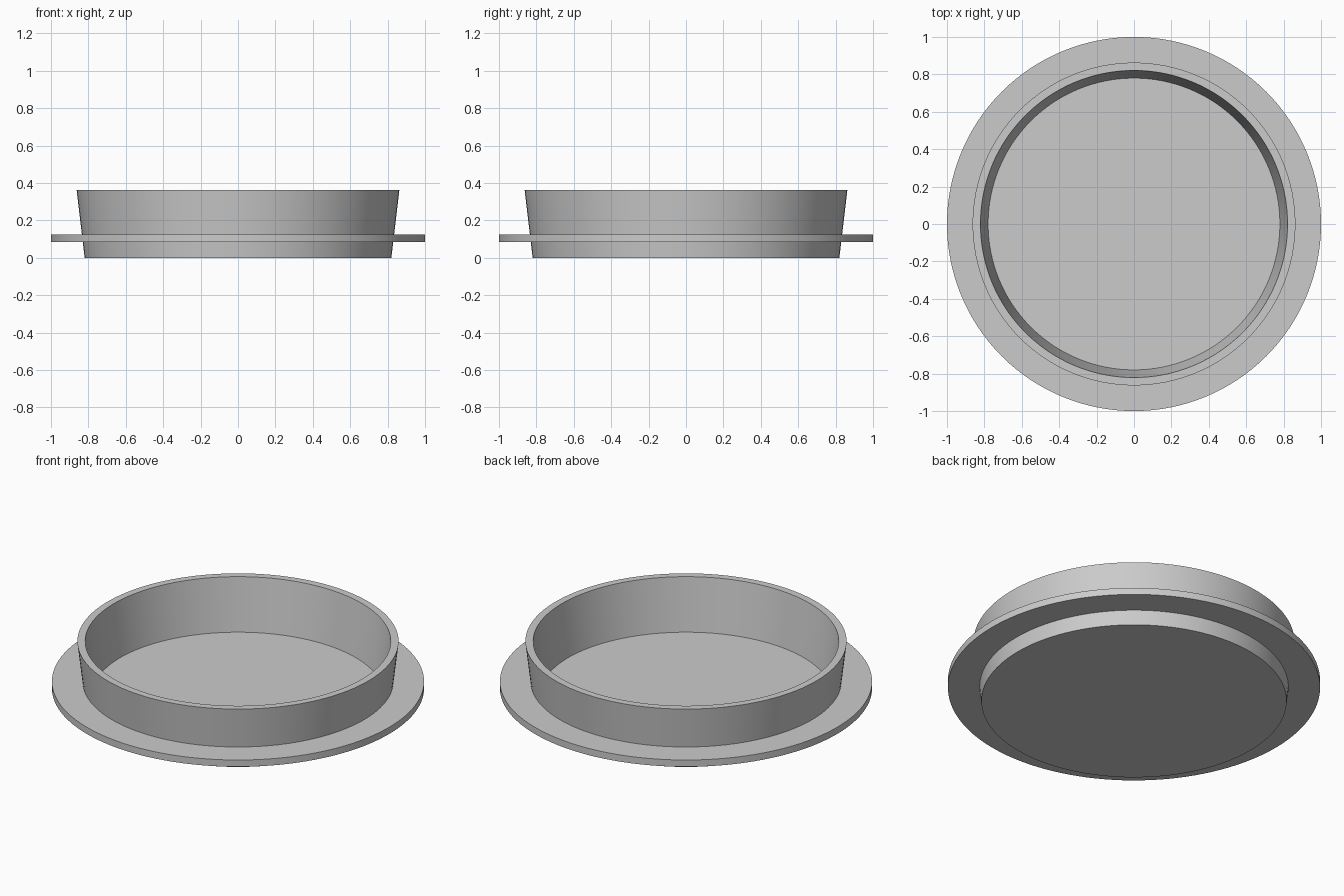
import bpy
import bmesh
from math import radians, tau

SEGMENTS = 128

cube = bpy.data.objects.get("Cube")
if cube:
    bpy.data.objects.remove(cube, do_unlink=True)

# Single plain grey material
grey = bpy.data.materials.new("plain grey")
grey.use_nodes = True
colour = (0.6, 0.6, 0.6, 1.0)
grey.diffuse_color = colour
grey.node_tree.nodes["Principled BSDF"].inputs["Base Color"].default_value = colour


def lathe(name, profile, material):
    """Spin an (r, z) profile whose ends lie on the axis into a closed solid."""
    bm = bmesh.new()
    points = [bm.verts.new((r, 0, z)) for r, z in profile]
    edges = [bm.edges.new(pair) for pair in zip(points, points[1:])]
    bmesh.ops.spin(bm, geom=points + edges, cent=(0, 0, 0), axis=(0, 0, 1),
                   angle=tau, steps=SEGMENTS, use_duplicate=False)
    bmesh.ops.remove_doubles(bm, verts=bm.verts, dist=0.0001)
    bmesh.ops.recalc_face_normals(bm, faces=bm.faces)
    mesh = bpy.data.meshes.new(name)
    bm.to_mesh(mesh)
    bm.free()
    mesh.materials.append(material)
    obj = bpy.data.objects.new(name, mesh)
    bpy.context.collection.objects.link(obj)
    bpy.ops.object.select_all(action='DESELECT')
    obj.select_set(True)
    bpy.context.view_layer.objects.active = obj
    bpy.ops.object.shade_smooth_by_angle(angle=radians(30))
    return obj


# Tapered dish: base, lower wall, flange, upper wall, rim, inside wall, floor
base_r, rim_r, height = 0.82, 0.863, 0.363
flange_bottom, flange_top = 0.085, 0.125


def wall_radius(z):
    return base_r + (rim_r - base_r) * z / height


lathe("flanged_dish", [
    (0, 0),
    (base_r, 0),
    (wall_radius(flange_bottom), flange_bottom),
    (1, flange_bottom),
    (1, flange_top),
    (wall_radius(flange_top), flange_top),
    (rim_r, height),
    (0.821, height),
    (0.78, 0.053),
    (0, 0.053),
], grey)
